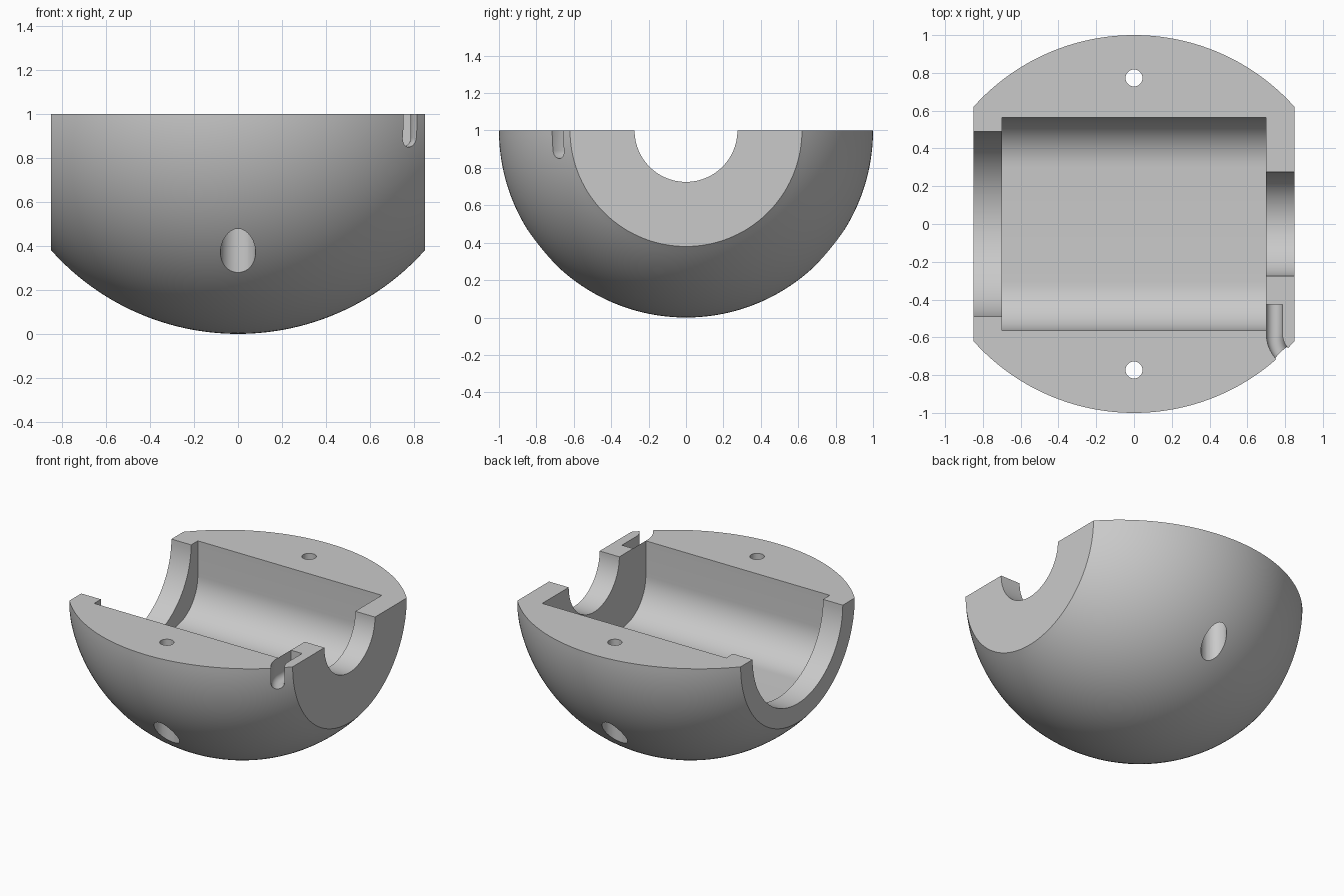
import bpy, bmesh, math
from mathutils import Vector

cube = bpy.data.objects.get("Cube")
if cube:
    bpy.data.objects.remove(cube, do_unlink=True)

grey = bpy.data.materials.new("plain grey")
grey.use_nodes = True
colour = (0.59, 0.59, 0.59, 1)
grey.diffuse_color = colour
grey.node_tree.nodes["Principled BSDF"].inputs["Base Color"].default_value = colour


def loft(name, sections):
    """Join closed loops of equal length into a capped solid."""
    bm = bmesh.new()
    rings = [[bm.verts.new(p) for p in s] for s in sections]
    n = len(rings[0])
    for a, b in zip(rings, rings[1:]):
        for i in range(n):
            j = (i + 1) % n
            bm.faces.new((a[i], a[j], b[j], b[i]))
    bm.faces.new(rings[0])
    bm.faces.new(rings[-1])
    bmesh.ops.recalc_face_normals(bm, faces=bm.faces)
    mesh = bpy.data.meshes.new(name)
    bm.to_mesh(mesh)
    bm.free()
    mesh.materials.append(grey)
    obj = bpy.data.objects.new(name, mesh)
    bpy.context.collection.objects.link(obj)
    return obj


def arc(cx, cz, r, start, end, steps):
    angles = [math.radians(start + (end - start) * i / steps) for i in range(steps + 1)]
    return [(cx + r * math.cos(a), cz + r * math.sin(a)) for a in angles]


def along_x(profile, x0, x1):
    return [[(x, y, z) for y, z in profile] for x in (x0, x1)]


TOP, OVER = 1.0, 1.2
HALF = 0.85

# Body: lower half of a barrel-shaped ball with flat ends
R = 1.1407
xs = [HALF * i / 28 for i in range(-28, 29)]
body = loft("half_ball_housing", [
    [(x, y, z) for y, z in arc(0, TOP, math.sqrt(R * R - x * x) - R + 1, 180, 360, 96)]
    for x in xs])

cutters = []

# Pocket with a flat floor and rounded lower edges
w, floor, f = 0.563, 0.50, 0.26
pocket = ([(-w, OVER)] + arc(f - w, floor + f, f, 180, 270, 16)
          + arc(w - f, floor + f, f, 270, 360, 16) + [(w, OVER)])
cutters.append(loft("pocket_cutter", along_x(pocket, -0.7, 0.7)))

# Half-round openings in both end walls
for side, r in ((-1, 0.49), (1, 0.275)):
    shape = [(-r, OVER)] + arc(0, TOP, r, 180, 360, 48) + [(r, OVER)]
    cutters.append(loft("end_opening_cutter", along_x(shape, side * 0.6, side * 0.95)))

# Screw holes with wider recesses underneath
for y in (-0.773, 0.773):
    for r, z0, z1 in ((0.045, -0.1, OVER), (0.08, -0.1, 0.65)):
        circle = arc(0, y, r, 0, 360, 32)[:-1]
        cutters.append(loft("screw_hole_cutter",
                            [[(px, py, z) for px, py in circle] for z in (z0, z1)]))

# Round-bottomed cable channel that bends out through the side
bend = arc(0.90, -0.58, 0.157, 180, 270, 18)
path = [Vector(p) for p in [(0.743, -0.425)] + bend + [(0.97, -0.737)]]
cr = 0.0425
channel = [(-cr, OVER)] + arc(0, 0.85 + cr, cr, 180, 360, 16) + [(cr, OVER)]
sections = []
for i, p in enumerate(path):
    d = (path[min(i + 1, len(path) - 1)] - path[max(i - 1, 0)]).normalized()
    if i < 2:
        d = Vector((0, -1))
    sections.append([(p.x - d.y * s, p.y + d.x * s, z) for s, z in channel])
cutters.append(loft("cable_channel_cutter", sections))

# Cut everything out of the body
bpy.context.view_layer.objects.active = body
body.select_set(True)
for c in cutters:
    c.select_set(False)
    mod = body.modifiers.new("cut", 'BOOLEAN')
    mod.operation = 'DIFFERENCE'
    mod.solver = 'EXACT'
    mod.object = c
    bpy.ops.object.modifier_apply(modifier=mod.name)
for c in cutters:
    bpy.data.objects.remove(c, do_unlink=True)

bpy.ops.object.shade_smooth_by_angle(angle=math.radians(30))
